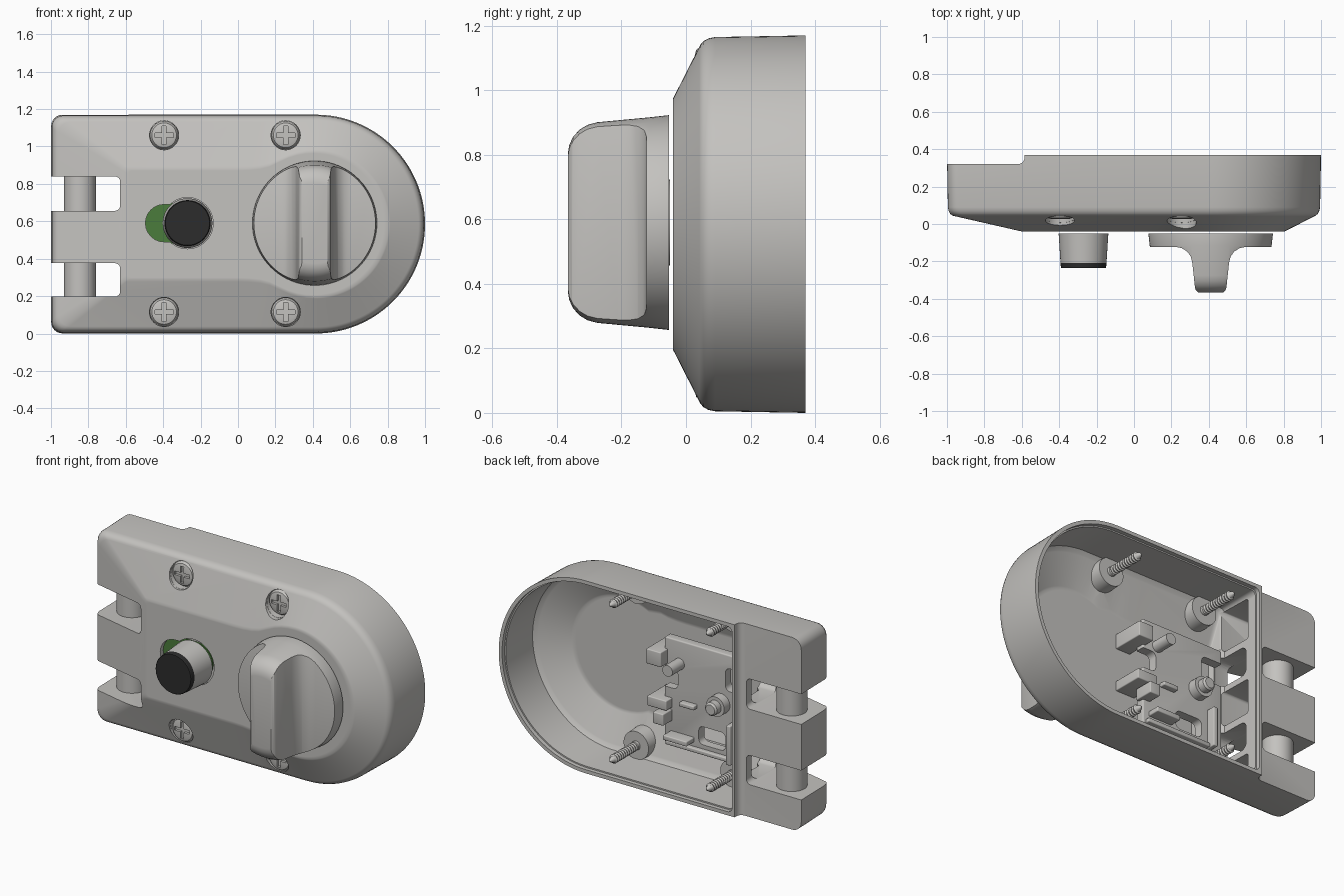
import bpy, bmesh, math
from mathutils import Vector, Matrix

if "Cube" in bpy.data.objects:
    bpy.data.objects.remove(bpy.data.objects["Cube"])

def material(name, col):
    m = bpy.data.materials.new(name)
    m.diffuse_color = (*col, 1)
    m.use_nodes = True
    m.node_tree.nodes["Principled BSDF"].inputs["Base Color"].default_value = m.diffuse_color
    return m

GREY = material("satin_grey_metal", (0.55, 0.54, 0.52))
BLACK = material("black_cap", (0.025, 0.025, 0.025))
GREEN = material("green_indicator", (0.07, 0.20, 0.045))
ZC = 0.585          # mid height of the case
CX, R = 0.415, 0.585  # centre and radius of the round end
UPRIGHT = Matrix(((1, 0, 0, 0), (0, 0, -1, 0), (0, 1, 0, 0), (0, 0, 0, 1)))

def finish(name, bm, mat=GREY):
    bmesh.ops.remove_doubles(bm, verts=bm.verts, dist=1e-5)
    bmesh.ops.recalc_face_normals(bm, faces=bm.faces)
    me = bpy.data.meshes.new(name)
    bm.to_mesh(me)
    bm.free()
    me.materials.append(mat)
    ob = bpy.data.objects.new(name, me)
    bpy.context.collection.objects.link(ob)
    return ob

def loft(name, rings, mat=GREY):
    """Closed solid from rings; each ring is (list of (x, z), y)."""
    bm = bmesh.new()
    vs = [[bm.verts.new((x, y, z)) for x, z in pts] for pts, y in rings]
    n = len(vs[0])
    for a, b in zip(vs, vs[1:]):
        for i in range(n):
            j = (i + 1) % n
            bm.faces.new((a[i], a[j], b[j], b[i]))
    bm.faces.new(vs[0])
    bm.faces.new(vs[-1][::-1])
    return finish(name, bm, mat)

def circle(x, z, r, n=48):
    return [(x + r * math.cos(2 * math.pi * i / n), z + r * math.sin(2 * math.pi * i / n)) for i in range(n)]

def lathe(name, x, z, prof, mat=GREY, n=48):
    return loft(name, [(circle(x, z, r, n), y) for r, y in prof], mat)

def box(name, lo, hi, bevel=0.0):
    lo, hi = Vector(lo), Vector(hi)
    bm = bmesh.new()
    bmesh.ops.create_cube(bm, size=1, matrix=Matrix.Translation((lo + hi) / 2) @ Matrix.Diagonal((*(hi - lo), 1)))
    if bevel:
        bmesh.ops.bevel(bm, geom=bm.edges[:], offset=bevel, segments=4, profile=0.5, affect='EDGES')
    return finish(name, bm)

def modify(ob, kind, **props):
    bpy.context.view_layer.objects.active = ob
    m = ob.modifiers.new(kind.lower(), kind)
    for k, v in props.items():
        setattr(m, k, v)
    bpy.ops.object.modifier_apply(modifier=m.name)

def boolean(ob, cutter, op='DIFFERENCE'):
    modify(ob, 'BOOLEAN', operation=op, solver='EXACT', object=cutter)
    bpy.data.objects.remove(cutter)

# D-shaped outline and the matching outline of the raised front face
def outlines(e, left, q, r, front_left):
    half = []
    for i in range(33):
        c, s = math.cos(i * math.pi / 64), math.sin(i * math.pi / 64)
        half.append(((CX + (R - e) * c, (R - e) * s), (CX + r * c, r * s)))
    inner = [(CX + r * math.cos(math.radians(a)), r * math.sin(math.radians(a))) for a in (97, 104, 111, 118)]
    inner += [(0.17, 0.315), (0.12, 0.303), (0.06, 0.297), (0.0, 0.295)]
    half += [((x, R - e), (x, w)) for x, w in inner]
    for i in range(7):
        c, s = math.cos(math.radians(90 + 15 * i)), math.sin(math.radians(90 + 15 * i))
        half.append(((left + e + q + q * c, R - e - q + q * s), (front_left + 0.02 + 0.02 * c, 0.275 + 0.02 * s)))
    full = half + [((a, -b), (c, -d)) for (a, b), (c, d) in half[:0:-1]]
    return [[(x, w + ZC) for x, w in (p[k] for p in full)] for k in (0, 1)]

def mix(a, b, t):
    return [(p[0] + (q[0] - p[0]) * t, p[1] + (q[1] - p[1]) * t) for p, q in zip(a, b)]

def shell(name, prof, left, q, r, front_left, front_y):
    rings = [(outlines(e, left, q, r, front_left)[0], y) for y, e in prof]
    last, y_last = rings[-1]
    front = outlines(0, left, q, r, front_left)[1]
    for t in (0.04, 0.95, 1.0):
        rings.append((mix(last, front, t), y_last + (front_y - y_last) * t))
    rings.append((mix(front, [(0, ZC)] * len(front), 0.03), front_y))
    return loft(name, rings)

# Case: hollow shell with three hinge knuckles on the left
case = shell("lock_case", [(0.37, 0), (0.09, 0.005), (0.07, 0.009), (0.055, 0.017), (0.045, 0.028)],
             -1, 0.06, 0.39, -0.6, -0.04)
boolean(case, shell("cavity_cutter", [(0.4, 0.022), (0.345, 0.022), (0.345, 0.03), (0.095, 0.035), (0.08, 0.055)],
                    -0.59, 0.03, 0.345, -0.52, 0.0))
boolean(case, box("step_cutter", (-1.3, 0.32, -0.3), (-0.585, 0.7, 1.5), 0.035))
for z0, z1 in ((0.05, 0.165), (0.415, 0.625), (0.875, 1.12)):
    boolean(case, box("knuckle_pocket_cutter", (-0.96, 0.085, z0), (-0.5, 0.285, z1), 0.015))
for z0, z1 in ((0.197, 0.376), (0.656, 0.84)):
    boolean(case, box("slot_cutter", (-1.3, -0.3, z0), (-0.63, 0.7, z1), 0.028))
    boolean(case, box("strike_ring_cutter", (-0.8, 0.03, z0 + 0.004), (-0.51, 0.27, z1 - 0.004), 0.04))
SCREWS = [(x, z) for x in (-0.395, 0.255) for z in (0.115, 1.06)]
for x, z in SCREWS:
    boolean(case, lathe("screw_hole_cutter", x, z, [(0.078, -0.2), (0.078, 0.056)]))
boolean(case, lathe("button_hole_cutter", -0.27, 0.59, [(0.137, -0.2), (0.137, 0.03)]))

def capsule(x0, x1, z, r):
    return [((x1 if i <= 12 else x0) + r * math.cos(a), z + r * math.sin(a))
            for i in range(26) for a in [math.radians(-90 + 15 * (i if i <= 12 else i - 1))]]

boolean(case, loft("track_cutter", [(capsule(-0.395, -0.27, 0.59, 0.1), y) for y in (-0.2, 0.03)]))

# Hinge pin seen through the slots
pin = lathe("hinge_pin", 0, 0, [(0.085, 0.06), (0.085, 1.1)])
pin.data.transform(Matrix.Translation((-0.845, 0.19, 0)) @ UPRIGHT)

# Screws: cross head, collar and threaded shaft
for x, z in SCREWS:
    prof = [(0.045, 0.026), (0.066, 0.032), (0.075, 0.045), (0.075, 0.058), (0.03, 0.075), (0.027, 0.13)]
    for k in range(11):
        y = 0.13 + k * 0.019
        prof += [(0.019, y + 0.004), (0.027, y + 0.010), (0.027, y + 0.012), (0.019, y + 0.018)]
    prof += [(0.015, 0.35), (0.003, 0.368)]
    screw = lathe("screw", x, z, prof, n=32)
    for w, h in ((0.05, 0.011), (0.011, 0.05)):
        boolean(screw, box("cross_cutter", (x - w, 0.0, z - h), (x + w, 0.042, z + h)))
    collar = lathe("screw_collar", x, z, [(0.076, 0.05), (0.077, 0.03), (0.088, 0.03), (0.084, 0.115)])
    for v in collar.data.vertices:      # collar mouth follows the sloping face
        if v.co.y < 0.04:
            v.co.y += 0.3 * (abs(v.co.z - ZC) - abs(z - ZC))

# Sliding button with black cap over the green indicator
loft("green_indicator_plate", [(capsule(-0.395, -0.27, 0.59, 0.108), y) for y in (-0.012, -0.004)], GREEN)
loft("indicator_backing", [(capsule(-0.395, -0.27, 0.59, 0.14), y) for y in (-0.004, 0.012)])
lathe("slide_button", -0.27, 0.59, [(0.133, -0.05), (0.123, -0.208)])
lathe("button_cap", -0.27, 0.59, [(0.123, -0.208), (0.121, -0.232), (0.118, -0.236)], BLACK)

# Thumb turn: turned cone cut to a disc with a filleted grip
turn = lathe("thumb_turn", CX - 0.005, 0.59, [(0.333, -0.052), (0.326, -0.115), (0.311, -0.275), (0.303, -0.305),
             (0.288, -0.33), (0.266, -0.35), (0.24, -0.362), (0.215, -0.366)], n=80)
right = [(0.45, 0.1), (0.45, -0.122), (0.19, -0.122), (0.155, -0.129), (0.125, -0.148), (0.106, -0.175),
         (0.098, -0.21), (0.084, -0.34), (0.08, -0.353), (0.068, -0.3655), (0.055, -0.37)]
section = right + [(-x, y) for x, y in right[::-1]]
grip = loft("grip_cutter", [([(x, -y) for x, y in section], y0) for y0 in (0.0, 1.2)])
grip.data.transform(Matrix.Translation((CX - 0.005, 0, 0)) @ UPRIGHT)
boolean(turn, grip, 'INTERSECT')
modify(turn, 'BEVEL', width=0.012, segments=3, limit_method='ANGLE', angle_limit=math.radians(50))

# Inner mechanism: raised plate with notches, stops, posts and ribs
plate = box("mechanism_plate", (-0.5, 0.08, 0.2), (0.05, 0.135, 0.84), 0.008)
for lo, hi in (((-0.7, -0.2, 0.62), (-0.36, 0.4, 0.76)), ((-0.36, -0.2, 0.25), (-0.18, 0.4, 0.36)),
               ((-0.04, -0.2, 0.54), (0.3, 0.4, 0.66))):
    boolean(plate, box("notch_cutter", lo, hi, 0.03))
for lo, hi in (((0.03, 0, 0.68), (0.13, 0.2, 0.77)), ((0.0, 0, 0.42), (0.13, 0.19, 0.48)),
               ((0.0, 0.1, 0.34), (0.07, 0.22, 0.41)), ((-0.17, 0.1, 0.46), (-0.07, 0.17, 0.485)),
               ((-0.15, 0.1, 0.25), (0.01, 0.21, 0.28)), ((-0.43, 0, 0.2), (-0.4, 0.19, 0.44)),
               ((-0.4, 0, 0.2), (0.03, 0.16, 0.225))):
    box("mechanism_block", lo, hi, 0.006)
lathe("latch_post", -0.05, 0.70, [(0.034, 0.1), (0.034, 0.25)], n=24)
lathe("button_stem", -0.33, 0.535, [(0.06, 0), (0.06, 0.19), (0.04, 0.19), (0.04, 0.23), (0.03, 0.24)], n=32)

# Smooth shading with crisp edges
for ob in bpy.context.scene.objects:
    ob.select_set(True)
bpy.context.view_layer.objects.active = case
bpy.ops.object.shade_smooth_by_angle(angle=math.radians(30))
